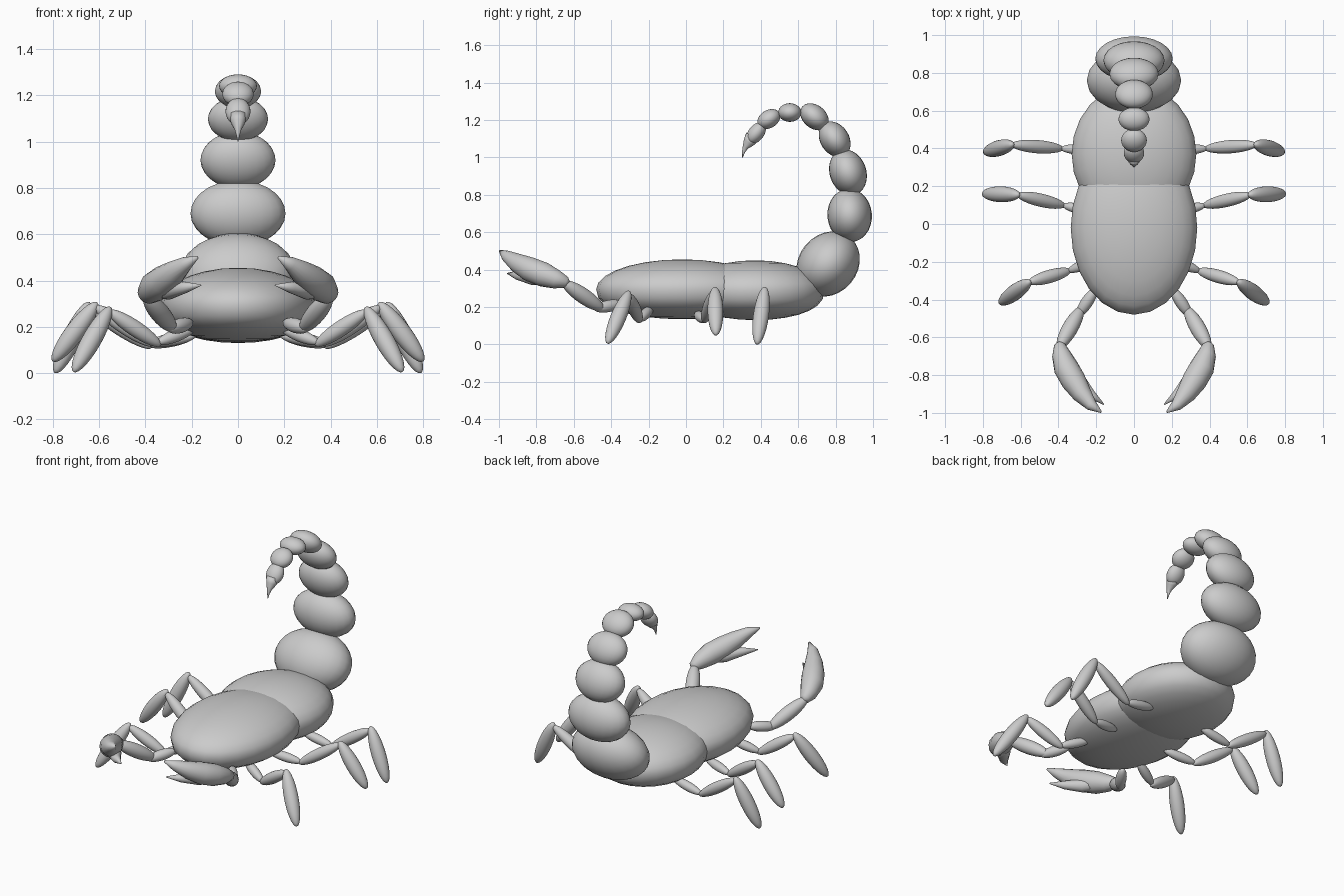
import bpy, bmesh, math
from mathutils import Vector, Matrix

cube = bpy.data.objects.get("Cube")
if cube:
    bpy.data.objects.remove(cube, do_unlink=True)

grey = bpy.data.materials.new("shell_grey")
grey.use_nodes = True
grey.diffuse_color = (0.6, 0.6, 0.6, 1)
grey.node_tree.nodes["Principled BSDF"].inputs["Base Color"].default_value = grey.diffuse_color


def finish(name, bm):
    bmesh.ops.recalc_face_normals(bm, faces=bm.faces)
    for f in bm.faces:
        f.smooth = True
    mesh = bpy.data.meshes.new(name)
    bm.to_mesh(mesh)
    bm.free()
    mesh.materials.append(grey)
    obj = bpy.data.objects.new(name, mesh)
    bpy.context.collection.objects.link(obj)
    return obj


def ellipsoid(name, centre, radii, rot=None, flat_belly=1.0):
    bm = bmesh.new()
    bmesh.ops.create_uvsphere(bm, u_segments=24, v_segments=14, radius=1)
    for v in bm.verts:
        if v.co.z < 0:
            v.co.z = -abs(v.co.z) ** flat_belly
    m = Matrix.Translation(centre) @ (rot or Matrix()) @ Matrix.Diagonal((*radii, 1))
    bmesh.ops.transform(bm, matrix=m, verts=bm.verts)
    return finish(name, bm)


def limb(name, a, b, r):
    """Spindle-shaped limb segment whose tips lie at a and b."""
    a, b = Vector(a), Vector(b)
    rot = (b - a).to_track_quat("Z", "Y").to_matrix().to_4x4()
    return ellipsoid(name, (a + b) / 2, (r, r, (b - a).length / 2), rot)


def tapered(name, path, sides=16):
    """Loft round rings along a path of (x, y, z, radius)."""
    bm = bmesh.new()
    pts = [Vector(p[:3]) for p in path]
    rings = []
    for i, p in enumerate(pts):
        d = pts[min(i + 1, len(pts) - 1)] - pts[max(i - 1, 0)]
        q = d.to_track_quat("Z", "Y")
        angles = [2 * math.pi * k / sides for k in range(sides)]
        rings.append([bm.verts.new(p + q @ Vector((math.cos(t), math.sin(t), 0)) * path[i][3])
                      for t in angles])
    for r0, r1 in zip(rings, rings[1:]):
        for k in range(sides):
            n = (k + 1) % sides
            bm.faces.new((r0[k], r0[n], r1[n], r1[k]))
    bm.faces.new(rings[0])
    bm.faces.new(rings[-1])
    return finish(name, bm)


# Body: two overlapping shells with flattened bellies
ellipsoid("front_body", (0, -0.02, 0.295), (0.335, 0.46, 0.16), flat_belly=0.8)
ellipsoid("rear_body", (0, 0.37, 0.29), (0.33, 0.37, 0.16), flat_belly=0.8)

# Tail: y, z, half width, half thickness, half length, tilt in degrees
tail = [
    (0.76, 0.43, 0.25, 0.158, 0.185, -40),
    (0.875, 0.69, 0.205, 0.119, 0.143, 5),
    (0.866, 0.92, 0.162, 0.098, 0.125, 20),
    (0.795, 1.097, 0.13, 0.077, 0.102, 33),
    (0.687, 1.217, 0.10, 0.062, 0.085, 50),
    (0.555, 1.24, 0.082, 0.05, 0.062, 90),
    (0.443, 1.205, 0.068, 0.048, 0.066, 122),
    (0.375, 1.13, 0.054, 0.042, 0.066, 142),
]
for i, (y, z, w, t, l, tilt) in enumerate(tail):
    ellipsoid(f"tail_segment_{i + 1}", (0, y, z), (w, t, l),
              Matrix.Rotation(math.radians(tilt), 4, "X"))
tapered("stinger", [(0, 0.355, 1.11, 0.04), (0, 0.335, 1.08, 0.03), (0, 0.318, 1.055, 0.016),
                    (0, 0.308, 1.03, 0.008), (0, 0.302, 1.0, 0.002)])

# Legs: hip, joint, knee, foot
legs = {
    "front": [(0.2, -0.19, 0.19), (0.35, -0.25, 0.13), (0.56, -0.31, 0.27), (0.71, -0.42, 0.005)],
    "middle": [(0.2, 0.06, 0.16), (0.38, 0.10, 0.13), (0.62, 0.155, 0.29), (0.8, 0.16, 0.05)],
    "rear": [(0.2, 0.39, 0.16), (0.39, 0.40, 0.12), (0.65, 0.42, 0.29), (0.79, 0.38, 0)],
}
parts = [("coxa", 0.028), ("thigh", 0.035), ("shin", 0.042)]

for side, s in (("left", 1), ("right", -1)):
    def flip(p):
        return (s * p[0], *p[1:])

    for leg, joints in legs.items():
        for (part, r), a, b in zip(parts, joints, joints[1:]):
            # Slight overlap keeps neighbouring segments joined
            a, b = Vector(flip(a)), Vector(flip(b))
            start = a - (b - a).normalized() * 0.02
            limb(f"{side}_{leg}_{part}", start, b, r)

    # Pincer arms
    limb(f"{side}_arm_base", flip((0.2, -0.34, 0.22)), flip((0.3, -0.49, 0.19)), 0.032)
    limb(f"{side}_forearm", flip((0.275, -0.44, 0.185)), flip((0.4, -0.66, 0.335)), 0.042)
    tapered(f"{side}_pincer", [flip(p) for p in (
        (0.39, -0.625, 0.325, 0.01), (0.393, -0.64, 0.332, 0.03), (0.385, -0.69, 0.347, 0.05),
        (0.36, -0.76, 0.373, 0.066), (0.32, -0.83, 0.40, 0.066), (0.275, -0.9, 0.435, 0.052),
        (0.225, -0.96, 0.473, 0.031), (0.175, -0.995, 0.5, 0.006))])
    tapered(f"{side}_pincer_finger", [flip(p) for p in (
        (0.36, -0.74, 0.355, 0.03), (0.3, -0.82, 0.357, 0.04),
        (0.23, -0.9, 0.37, 0.025), (0.16, -0.955, 0.38, 0.003))])
